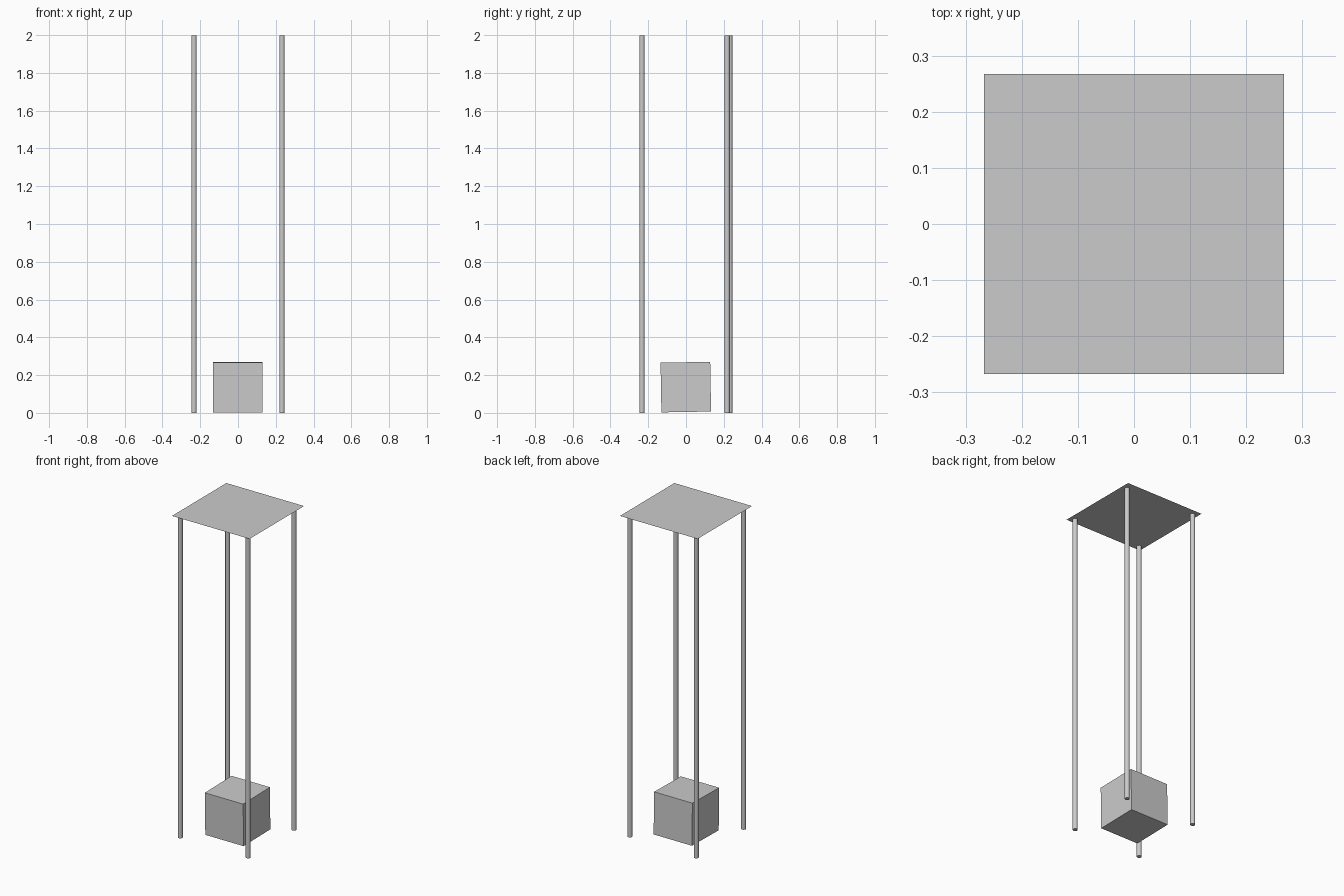
import bpy
import math

if "Cube" in bpy.data.objects:
    bpy.data.objects.remove(bpy.data.objects["Cube"])

# Thin flat top sheet
bpy.ops.mesh.primitive_plane_add(size=0.534, location=(0, 0, 2.0))
bpy.context.object.name = "table_top"

# Four slender round legs; the back right one sits slightly inward
legs = {
    "front_left_leg": (-0.233, -0.233),
    "front_right_leg": (0.233, -0.233),
    "back_left_leg": (-0.233, 0.232),
    "back_right_leg": (0.233, 0.218),
}
for name, (x, y) in legs.items():
    bpy.ops.mesh.primitive_cylinder_add(vertices=32, radius=0.014, depth=1.998,
                                        location=(x, y, 0.999))
    leg = bpy.context.object
    leg.name = name
    bpy.ops.object.shade_smooth_by_angle(angle=math.radians(30))

# Cube between the legs, tilted very slightly
bpy.ops.mesh.primitive_cube_add(size=0.263, location=(-0.002, -0.001, 0.1365),
                                rotation=(math.radians(1.0), 0, 0))
bpy.context.object.name = "floor_block"
